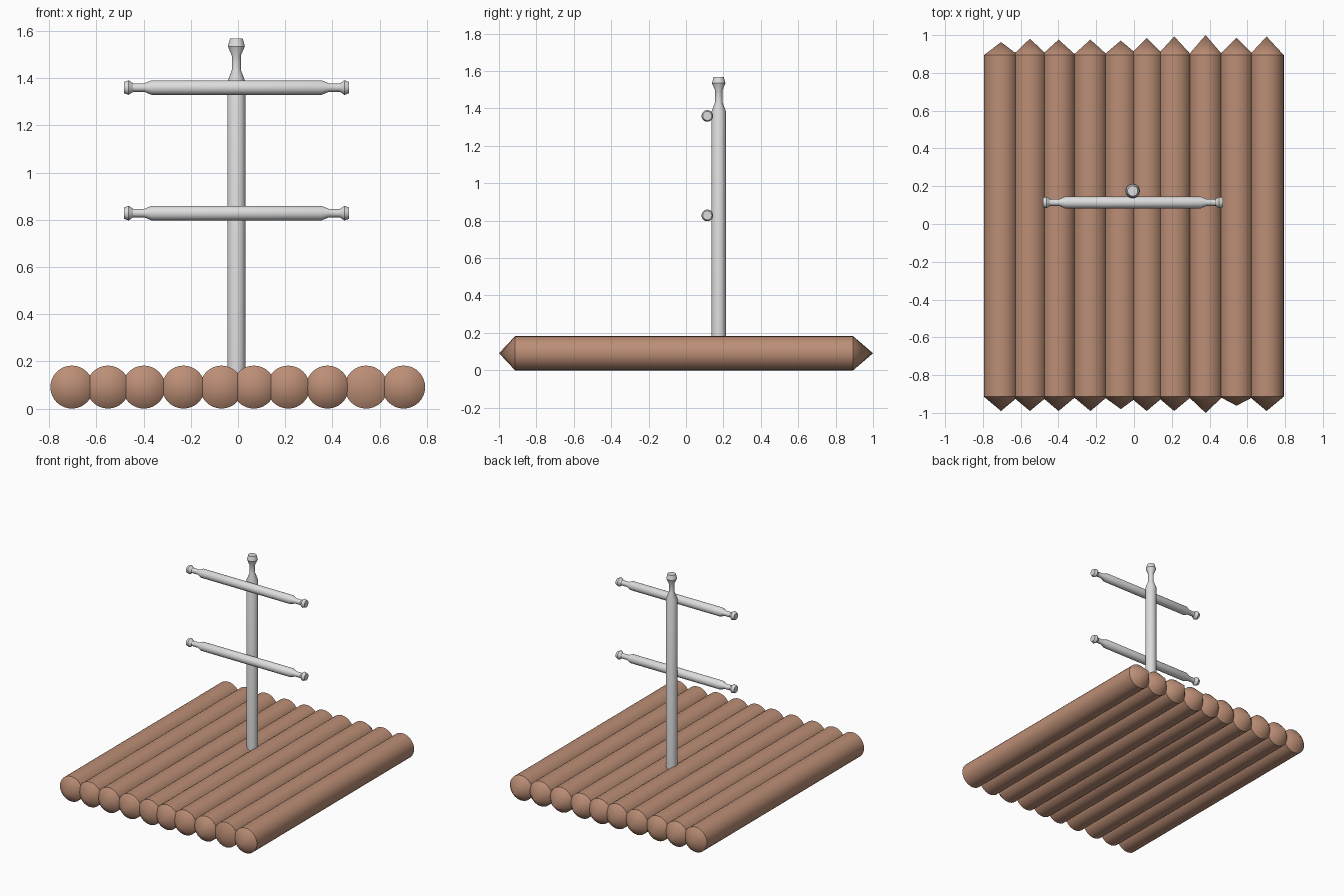
import bpy, bmesh, math
from mathutils import Matrix, Vector

if "Cube" in bpy.data.objects:
    bpy.data.objects.remove(bpy.data.objects["Cube"])


def material(name, rgb):
    m = bpy.data.materials.new(name)
    m.diffuse_color = (*rgb, 1)
    m.use_nodes = True
    m.node_tree.nodes["Principled BSDF"].inputs["Base Color"].default_value = m.diffuse_color
    return m


WOOD = material("brown wood", (0.50, 0.27, 0.18))
GREY = material("pale grey", (0.72, 0.72, 0.72))


def turned(name, profile, origin, axis, mat, sides=32):
    """Lathe a list of (position along axis, radius) into a closed solid."""
    bm = bmesh.new()
    rings = []
    for h, r in profile:
        if r == 0:
            rings.append([bm.verts.new((0, 0, h))])
        else:
            rings.append([bm.verts.new((r * math.cos(2 * math.pi * i / sides),
                                        r * math.sin(2 * math.pi * i / sides), h))
                          for i in range(sides)])
    for a, b in zip(rings, rings[1:]):
        for i in range(sides):
            j = (i + 1) % sides
            if len(a) == 1:
                bm.faces.new((a[0], b[j], b[i]))
            elif len(b) == 1:
                bm.faces.new((a[i], a[j], b[0]))
            else:
                bm.faces.new((a[i], a[j], b[j], b[i]))
    for ring in (rings[0], rings[-1]):
        if len(ring) > 1:
            bm.faces.new(ring)
    rot = Vector((0, 0, 1)).rotation_difference(Vector(axis)).to_matrix().to_4x4()
    bm.transform(Matrix.Translation(origin) @ rot)
    bmesh.ops.recalc_face_normals(bm, faces=bm.faces)
    me = bpy.data.meshes.new(name)
    bm.to_mesh(me)
    bm.free()
    me.materials.append(mat)
    ob = bpy.data.objects.new(name, me)
    bpy.context.collection.objects.link(ob)
    bpy.context.view_layer.objects.active = ob
    ob.select_set(True)
    bpy.ops.object.shade_smooth_by_angle(angle=math.radians(25))
    ob.select_set(False)
    return ob


# Deck logs with pointed ends: x centre, front tip, back tip
R = 0.091
logs = [(-0.704, -0.99, 0.963), (-0.551, -0.99, 0.981), (-0.399, -0.99, 0.976),
        (-0.231, -0.99, 0.976), (-0.07, -0.98, 0.971), (0.067, -0.99, 0.984),
        (0.213, -0.99, 0.993), (0.379, -1.0, 1.0), (0.543, -0.962, 0.987),
        (0.702, -0.99, 0.993)]
for n, (x, front, back) in enumerate(logs):
    turned(f"deck_log_{n + 1}", [(front, 0), (-0.914, R), (0.894, R), (back, 0)],
           (x, 0, R), (0, 1, 0), WOOD)

# Mast with necked finial
turned("mast", [(0.1, 0.038), (1.385, 0.038), (1.435, 0.019), (1.495, 0.019),
                (1.535, 0.036), (1.567, 0.027)],
       (-0.007, 0.175, 0), (0, 0, 1), GREY)

# Yards in front of the mast, with a finial at each end
half = [(0.36, 0.031), (0.391, 0.018), (0.438, 0.018), (0.457, 0.031), (0.477, 0.024)]
yard = [(-h, r) for h, r in reversed(half)] + half
for name, z in (("upper_yard", 1.36), ("lower_yard", 0.828)):
    turned(name, yard, (-0.006, 0.114, z), (1, 0, 0), GREY)
